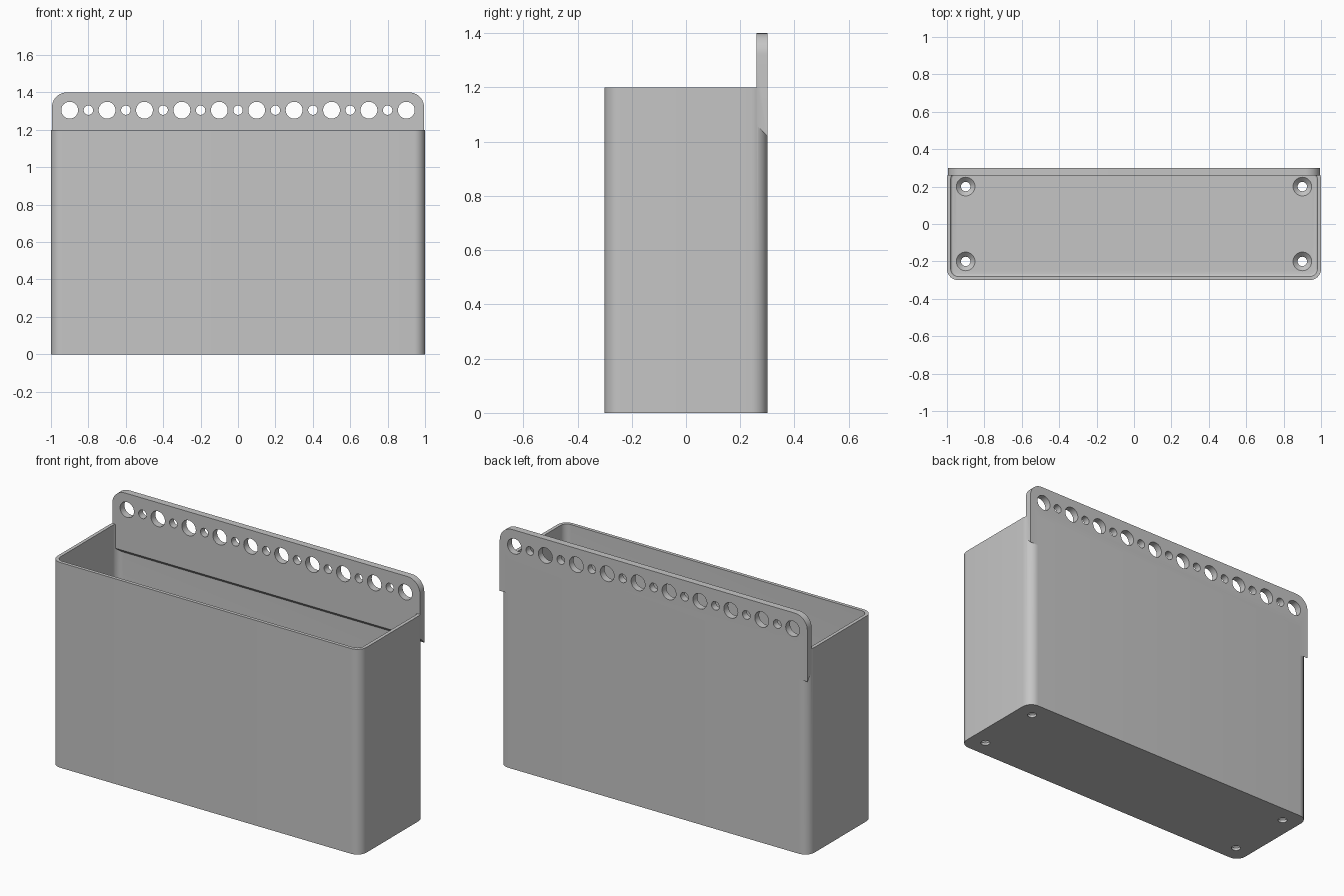
import bpy, bmesh, math
from mathutils import Matrix

cube = bpy.data.objects.get("Cube")
if cube:
    bpy.data.objects.remove(cube)

grey = bpy.data.materials.new("plain grey")
grey.use_nodes = True
colour = (0.56, 0.56, 0.56, 1)
grey.diffuse_color = colour
grey.node_tree.nodes["Principled BSDF"].inputs["Base Color"].default_value = colour


def make_object(name, bm):
    bmesh.ops.recalc_face_normals(bm, faces=bm.faces)
    mesh = bpy.data.meshes.new(name)
    bm.to_mesh(mesh)
    bm.free()
    mesh.materials.append(grey)
    ob = bpy.data.objects.new(name, mesh)
    bpy.context.collection.objects.link(ob)
    return ob


def corner(cx, cy, r, start, steps=10):
    """Quarter arc that rounds one corner."""
    return [(cx + r * math.cos(a), cy + r * math.sin(a))
            for a in (math.radians(start + 90 * i / steps) for i in range(steps + 1))]


def extrude(points, offset):
    bm = bmesh.new()
    face = bm.faces.new([bm.verts.new(p) for p in points])
    top = bmesh.ops.extrude_face_region(bm, geom=[face])["geom"]
    bmesh.ops.translate(bm, vec=offset, verts=[v for v in top if isinstance(v, bmesh.types.BMVert)])
    return bm


def rounded_box(x, y, r, z0, z1):
    outline = (corner(x - r, y - r, r, 0) + corner(r - x, y - r, r, 90)
               + corner(r - x, r - y, r, 180) + corner(x - r, r - y, r, 270))
    return extrude([(px, py, z0) for px, py in outline], (0, 0, z1 - z0))


def add_cylinder(bm, r0, r1, depth, matrix):
    bmesh.ops.create_cone(bm, cap_ends=True, segments=40, radius1=r0, radius2=r1,
                          depth=depth, matrix=matrix)


def boolean(target, tool, operation):
    mod = target.modifiers.new(operation, 'BOOLEAN')
    mod.operation = operation
    mod.solver = 'EXACT'
    mod.object = tool
    bpy.context.view_layer.objects.active = target
    bpy.ops.object.modifier_apply(modifier=mod.name)
    bpy.data.objects.remove(tool)


FLOOR, WALL = 0.04, 0.02

# Open bin: rounded outer shell minus a cavity with a softened floor edge
bin_body = make_object("storage_bin", rounded_box(1, 0.3, 0.06, 0, 1.2))
bm = rounded_box(1 - WALL, 0.3 - WALL, 0.04, FLOOR, 1.5)
rim = [e for e in bm.edges if all(v.co.z < FLOOR + 0.001 for v in e.verts)]
bmesh.ops.bevel(bm, geom=rim, offset=0.012, segments=4, profile=0.5, affect='EDGES')
boolean(bin_body, make_object("cavity_cutter", bm), 'DIFFERENCE')

# Mounting plate: rounded top corners, sloping underside
outline = [(-0.995, 1.02), (0.995, 1.02)] + corner(0.915, 1.315, 0.08, 0) + corner(-0.915, 1.315, 0.08, 90)
bm = extrude([(x, 0.26, z) for x, z in outline], (0, 0.04, 0))
for v in bm.verts:
    v.co.z += 0.005 if v.co.z > 1.1 else 0
    if v.co.z < 1.1 and v.co.y < 0.28:
        v.co.z = 1.06
boolean(bin_body, make_object("mounting_plate", bm), 'UNION')

# Alternating large and small holes along the plate
bm = bmesh.new()
for i in range(19):
    r = 0.025 if i % 2 else 0.045
    place = Matrix.Translation((-0.9 + 0.1 * i, 0.28, 1.305)) @ Matrix.Rotation(math.pi / 2, 4, 'X')
    add_cylinder(bm, r, r, 0.2, place)
boolean(bin_body, make_object("plate_hole_cutter", bm), 'DIFFERENCE')

# Countersunk screw holes in the floor
through, sink = bmesh.new(), bmesh.new()
for x in (-0.9, 0.9):
    for y in (-0.2, 0.2):
        add_cylinder(through, 0.025, 0.025, 0.3, Matrix.Translation((x, y, 0)))
        add_cylinder(sink, 0.02, 0.06, 0.04, Matrix.Translation((x, y, FLOOR - 0.01)))
boolean(bin_body, make_object("screw_hole_cutter", through), 'DIFFERENCE')
boolean(bin_body, make_object("countersink_cutter", sink), 'DIFFERENCE')

# Smooth rounded corners, keep edges crisp
bpy.ops.object.select_all(action='DESELECT')
bin_body.select_set(True)
bpy.context.view_layer.objects.active = bin_body
bpy.ops.object.shade_smooth_by_angle(angle=math.radians(30))
